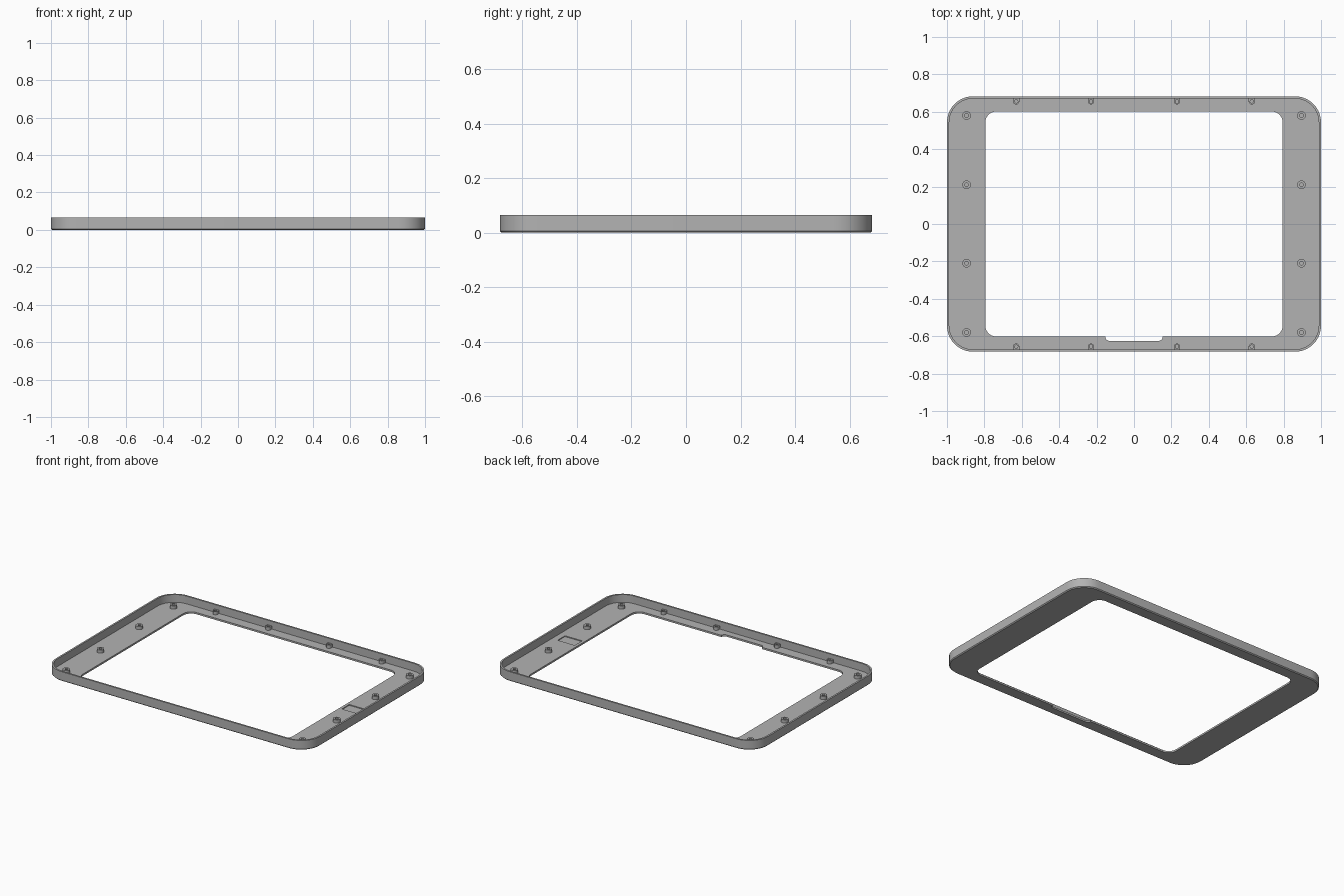
import bpy, bmesh
from math import sin, cos, pi

if "Cube" in bpy.data.objects:
    bpy.data.objects.remove(bpy.data.objects["Cube"], do_unlink=True)

HX, HY, TOP, FLOOR, WALL = 1.0, 0.683, 0.065, 0.012, 0.012

grey = bpy.data.materials.new("plain grey")
grey.use_nodes = True
grey.diffuse_color = (0.45, 0.45, 0.45, 1)
grey.node_tree.nodes["Principled BSDF"].inputs["Base Color"].default_value = (0.45, 0.45, 0.45, 1)


def rounded_rect(hx, hy, r, z, cx=0, cy=0, seg=10):
    """Counter-clockwise outline of a rectangle with round corners."""
    pts = []
    for k, (sx, sy) in enumerate([(1, 1), (-1, 1), (-1, -1), (1, -1)]):
        for i in range(seg + 1):
            a = (k + i / seg) * pi / 2
            pts.append((cx + sx * (hx - r) + r * cos(a), cy + sy * (hy - r) + r * sin(a), z))
    return pts


def loft(name, loops, ring=False, caps=True):
    """Join equal-length outlines with quads, closing the ring or the ends."""
    bm = bmesh.new()
    rows = [[bm.verts.new(p) for p in loop] for loop in loops]
    pairs = list(zip(rows, rows[1:])) + ([(rows[-1], rows[0])] if ring else [])
    n = len(rows[0])
    for a, b in pairs:
        for i in range(n):
            j = (i + 1) % n
            bm.faces.new((a[i], a[j], b[j], b[i]))
    if caps and not ring:
        bm.faces.new(rows[0][::-1])
        bm.faces.new(rows[-1])
    bmesh.ops.recalc_face_normals(bm, faces=bm.faces[:])
    mesh = bpy.data.meshes.new(name)
    bm.to_mesh(mesh)
    bm.free()
    obj = bpy.data.objects.new(name, mesh)
    bpy.context.collection.objects.link(obj)
    mesh.materials.append(grey)
    return obj


def activate(obj):
    bpy.ops.object.select_all(action="DESELECT")
    obj.select_set(True)
    bpy.context.view_layer.objects.active = obj


def smooth(obj):
    activate(obj)
    bpy.ops.object.shade_smooth_by_angle(angle=0.6)


def cut(obj, cutter):
    cutter.hide_render = True
    mod = obj.modifiers.new("cut", "BOOLEAN")
    mod.operation, mod.solver, mod.object = "DIFFERENCE", "EXACT", cutter
    activate(obj)
    bpy.ops.object.modifier_apply(modifier=mod.name)
    bpy.data.objects.remove(cutter, do_unlink=True)


# Tray-like frame: bottom chamfer, outer wall, rim, inner wall, floor, opening
R, C = 0.14, 0.006
frame = loft("bezel_frame", [
    rounded_rect(HX - C, HY - C, R - C, 0),
    rounded_rect(HX, HY, R, C),
    rounded_rect(HX, HY, R, TOP),
    rounded_rect(HX - WALL, HY - WALL, R - WALL, TOP),
    rounded_rect(HX - WALL, HY - WALL, R - WALL, FLOOR),
    rounded_rect(0.795, 0.602, 0.06, FLOOR),
    rounded_rect(0.795, 0.602, 0.06, 0),
], ring=True)

# Notch in the front edge of the opening, shallow pocket in the left floor
cut(frame, loft("notch_cutter", [rounded_rect(0.153, 0.045, 0.022, z, 0, -0.58) for z in (-0.05, 0.05)]))
cut(frame, loft("pocket_cutter", [rounded_rect(0.065, 0.04, 0.002, z, 0.88, 0, 2) for z in (0.006, 0.03)]))
smooth(frame)


def screw_post(name, x, y, r, hole, top, reach=0):
    """Post with a blind hole; reach stretches one side out to the wall."""
    def outline(radius, z, ext=0):
        pts = []
        for i in range(24):
            c, s = cos(i * pi / 12), sin(i * pi / 12)
            if ext and s * ext > 0:
                m = max(abs(c), abs(s))
                pts.append((x + radius * c / m, y + abs(ext) * s / m, z))
            else:
                pts.append((x + radius * c, y + radius * s, z))
        return pts
    base = FLOOR - 0.004
    smooth(loft(name, [outline(r, base, reach), outline(r, top, reach),
                       outline(hole, top), outline(hole, FLOOR + 0.002)]))


# Round posts on the wide sides, wall-backed posts on the narrow sides
for sx, side in ((1, "left"), (-1, "right")):
    for sy, end in ((1, "back"), (-1, "front")):
        for n, y in enumerate((0.58, 0.21)):
            screw_post(f"{side}_{end}_post_{n + 1}", sx * 0.895, sy * y, 0.023, 0.010, 0.034)
        for n, x in enumerate((0.63, 0.23)):
            screw_post(f"{end}_{side}_wall_post_{n + 1}", sx * x, sy * 0.656, 0.017, 0.009, 0.034, sy * 0.02)
